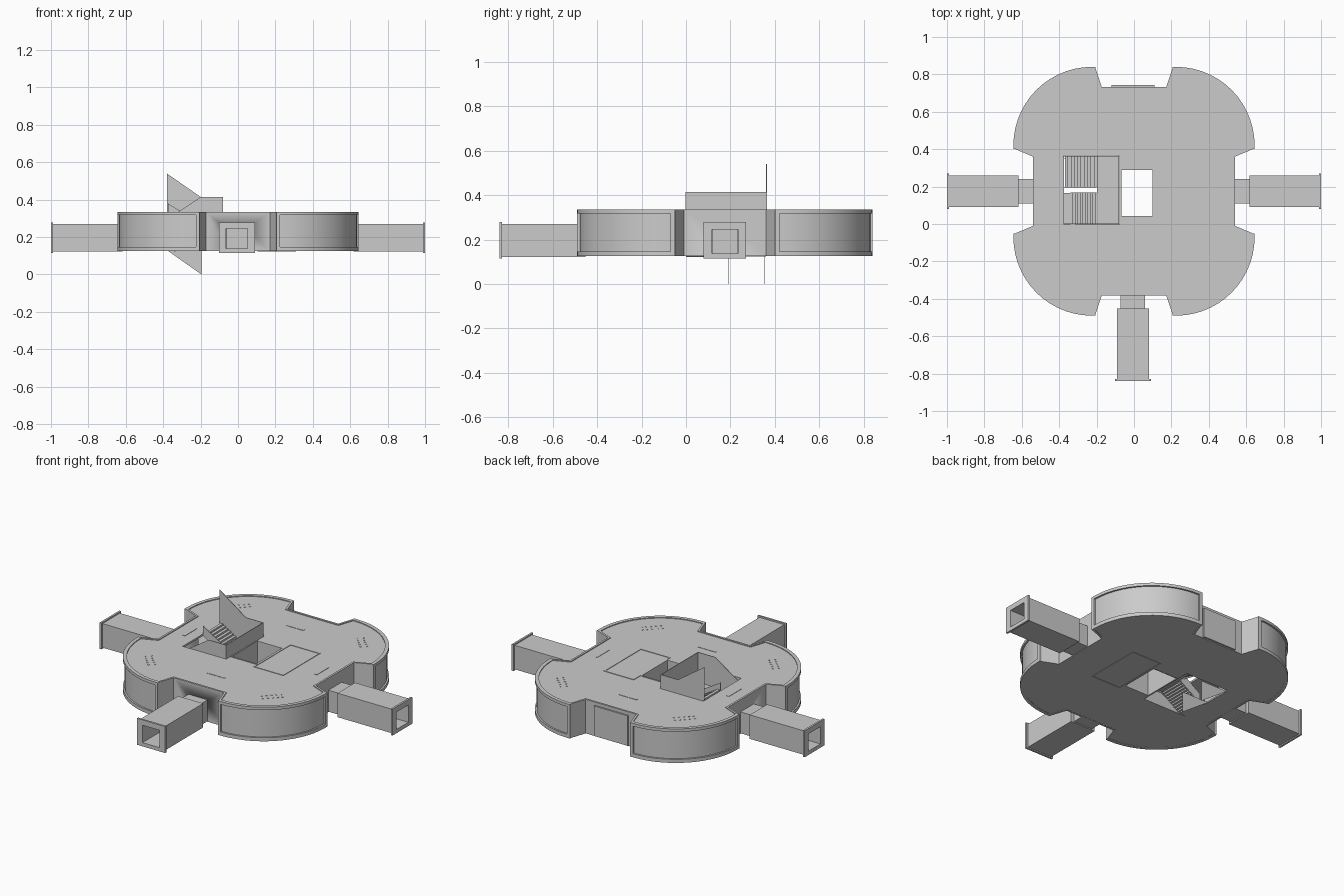
import bpy, bmesh, math
from mathutils import Vector

if "Cube" in bpy.data.objects:
    bpy.data.objects.remove(bpy.data.objects["Cube"])

CY = 0.175          # centre of the hall in y
Z0, Z1 = 0.125, 0.335


def shape(name, loops, a, b, axis='Z'):
    """Filled outline (extra loops are holes) extruded from a to b along z, or along y for xz outlines."""
    cu = bpy.data.curves.new(name, 'CURVE')
    cu.dimensions, cu.fill_mode = '2D', 'BOTH'
    for pts in loops:
        sp = cu.splines.new('POLY')
        sp.points.add(len(pts) - 1)
        for p, (x, y) in zip(sp.points, pts):
            p.co = (x, y, 0, 1)
        sp.use_cyclic_u = True
    cu.extrude = (b - a) / 2
    tmp = bpy.data.objects.new(name + "_curve", cu)
    bpy.context.collection.objects.link(tmp)
    bpy.context.view_layer.update()
    me = bpy.data.meshes.new_from_object(tmp.evaluated_get(bpy.context.evaluated_depsgraph_get()))
    bpy.data.objects.remove(tmp)
    bm = bmesh.new()
    bm.from_mesh(me)
    bmesh.ops.remove_doubles(bm, verts=bm.verts, dist=1e-5)
    for v in bm.verts:
        x, y, z = v.co
        z += (a + b) / 2
        v.co = (x, y, z) if axis == 'Z' else (x, z, y)
    bmesh.ops.recalc_face_normals(bm, faces=bm.faces)
    bm.to_mesh(me)
    bm.free()
    me.name = name
    ob = bpy.data.objects.new(name, me)
    bpy.context.collection.objects.link(ob)
    bpy.ops.object.select_all(action='DESELECT')
    ob.select_set(True)
    bpy.context.view_layer.objects.active = ob
    bpy.ops.object.shade_smooth_by_angle(angle=math.radians(25))
    return ob


def rect(x0, x1, y0, y1):
    return [(x0, y0), (x1, y0), (x1, y1), (x0, y1)]


def box(name, x0, x1, y0, y1, z0, z1):
    return shape(name, [rect(x0, x1, y0, y1)], z0, z1)


def inset(pts, d):
    """Mitred inward offset of a counter-clockwise loop."""
    out, n = [], len(pts)
    for i in range(n):
        p, q, r = (Vector(pts[k % n]) for k in (i - 1, i, i + 1))
        e, f = (q - p).normalized(), (r - q).normalized()
        n1, n2 = Vector((-e.y, e.x)), Vector((-f.y, f.x))
        m = (n1 + n2) / (1 + n1.dot(n2))
        out.append(tuple(q + m * d))
    return out


# Lobe profile in one quadrant, from the side notch round to the end notch
R, CU, CV = 0.41, 0.225, 0.245
angs = [math.radians(90 * i / 14) for i in range(15)]


def lobe(r):
    e = r - R
    return ([(CU + r, 0.225)] + [(CU + r * math.cos(a), CV + r * math.sin(a)) for a in angs]
            + [(0.205, CV + R + e)])


quad = [(0.54, 0.185)] + lobe(R) + [(0.172, 0.557)]
outline = []
for sx, sy, rev in ((1, 1, 0), (-1, 1, 1), (-1, -1, 0), (1, -1, 1)):
    outline += [(sx * u, CY + sy * v) for u, v in (quad[::-1] if rev else quad)]
inner = inset(outline, 0.012)

# Hall: walls, roof and floor slabs with the stairwell and lift openings
stairwell = rect(-0.375, -0.078, -0.004, 0.367)
lift = rect(-0.068, 0.098, 0.042, 0.288)
walls = shape("hall_walls", [outline, inner], Z0, Z1)
shape("roof", [inner, stairwell, lift], 0.318, 0.33)
shape("floor", [inner, stairwell, lift], Z0 + 0.001, 0.135)

# Doorways cut through three walls
for i, b in enumerate(((-0.6, -0.5, 0.12, 0.23), (0.5, 0.6, 0.12, 0.23), (-0.062, 0.05, -0.45, -0.34))):
    c = box("door_cutter_%d" % i, *b, 0.138, 0.245)
    c.hide_render = True
    c.hide_set(True)
    m = walls.modifiers.new("door_%d" % i, 'BOOLEAN')
    m.operation, m.object, m.solver = 'DIFFERENCE', c, 'EXACT'

# Frames around the four curved window walls
A, O = lobe(R), lobe(R + 0.01)
for sx in (-1, 1):
    for sy in (-1, 1):
        def band(name, i, j, z0, z1):
            loop = A[i:j] + O[i:j][::-1]
            shape(name, [[(sx * u, CY + sy * v) for u, v in loop]], z0, z1)
        n = len(A)
        band("window_top_rail", 0, n, 0.317, Z1)
        band("window_bottom_rail", 0, n, Z0, 0.147)
        band("window_post", 0, 2, 0.147, 0.317)
        band("window_post", n - 2, n, 0.147, 0.317)

# Blank door panel on the back wall
box("back_door_panel", -0.12, 0.11, 0.73, 0.742, 0.13, 0.315)


def tunnel(name, ang, cx, cy, start, neck, end):
    """Hollow corridor along a direction: neck, main tube, end flange."""
    def ring(part, w, zb, zt, a, b):
        ob = shape(name + part, [rect(-w, w, zb, zt), rect(-0.058, 0.058, 0.138, 0.245)], a, b, 'Y')
        ob.location = (cx, cy, 0)
        ob.rotation_euler[2] = ang
    ring("_neck", 0.065, 0.128, 0.26, start, neck)
    ring("_tube", 0.085, 0.122, 0.27, neck, end - 0.012)
    ring("_flange", 0.096, 0.115, 0.278, end - 0.012, end)


tunnel("right_tunnel", -math.pi / 2, 0, 0.175, 0.535, 0.617, 1.0)
tunnel("left_tunnel", math.pi / 2, 0, 0.175, 0.535, 0.617, 1.0)
tunnel("front_tunnel", math.pi, -0.006, 0, 0.375, 0.452, 0.84)


# Stairs: two flights, a half landing and enclosing side walls
def flight(name, x0, z0, x1, z1, y0, y1, n=10):
    dx, dz = (x1 - x0) / n, (z1 - z0) / n
    pts = []
    for i in range(n):
        pts += [(x0 + i * dx, z0 + i * dz), (x0 + i * dx, z0 + (i + 1) * dz)]
    pts.append((x1, z1))
    under = [(x, z - 0.014) for x, z in pts[::-1]]
    shape(name, [pts + under], y0, y1, 'Y')


flight("lower_flight", -0.33, 0.135, -0.195, 0.23, 0.0, 0.165)
flight("upper_flight", -0.195, 0.23, -0.37, 0.335, 0.198, 0.362)
box("lower_flight_foot", -0.375, -0.328, 0.0, 0.165, 0.126, 0.135)
box("stair_landing", -0.197, -0.08, 0.0, 0.362, 0.218, 0.23)
box("landing_end_wall", -0.084, -0.08, 0.0, 0.363, 0.21, 0.415)
head = [(-0.2, 0.415), (-0.08, 0.415), (-0.08, 0.21), (-0.2, 0.21)]
shape("stair_wall_back", [[(-0.38, 0.54)] + head + [(-0.38, 0.335)]], 0.36, 0.364, 'Y')
shape("stair_wall_front", [[(-0.38, 0.295)] + head + [(-0.38, 0.126)]], -0.002, 0.002, 'Y')
shape("upper_rail", [[(-0.375, 0.38), (-0.2, 0.275), (-0.2, 0.21), (-0.375, 0.32)]], 0.194, 0.198, 'Y')
shape("lower_rail", [[(-0.34, 0.18), (-0.2, 0.275), (-0.2, 0.21), (-0.34, 0.12)]], 0.165, 0.169, 'Y')
for y in (0.19, 0.352):
    shape("descending_stair_wall", [[(-0.38, 0.13), (-0.195, 0.0), (-0.195, 0.13)]], y - 0.001, y + 0.001, 'Y')

# Stairwell side walls and lift shaft
for y in (-0.008, 0.367):
    box("stairwell_wall", -0.375, -0.08, y, y + 0.004, 0.13, 0.33)
shape("lift_shaft", [rect(-0.075, 0.105, 0.035, 0.295), lift], Z0, 0.333)
shape("core_trim", [rect(0.105, 0.31, 0.0, 0.36), rect(0.112, 0.303, 0.007, 0.353)], Z0 - 0.001, 0.333)

# Roof light strips: bars along the sides, dots at the lobes
for x, y, w, d in ((0, -0.21, 0.06, 0.008), (0, 0.56, 0.06, 0.008), (-0.45, CY, 0.008, 0.06), (0.45, CY, 0.008, 0.06)):
    box("roof_light_bar", x - w, x + w, y - d, y + d, 0.326, 0.332)
for sx in (-1, 1):
    for sy in (-1, 1):
        for k in range(-2, 3):
            for o in (0, 0.025):
                x = sx * (0.43 + 0.02 * k - o)
                y = CY + sy * (0.45 - 0.02 * k - o)
                box("roof_light_dot", x - 0.004, x + 0.004, y - 0.004, y + 0.004, 0.326, 0.332)
